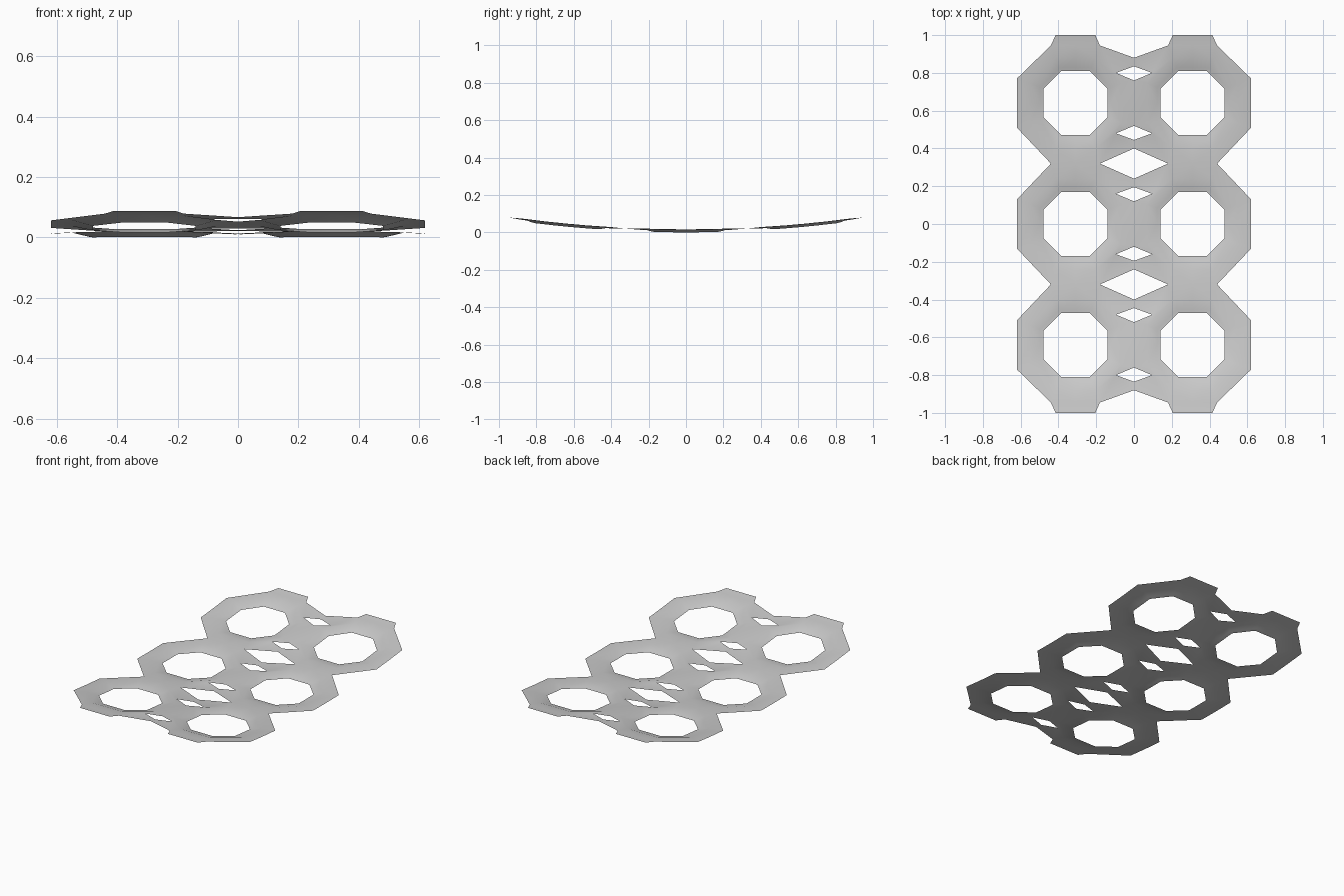
import bpy, bmesh

if "Cube" in bpy.data.objects:
    bpy.data.objects.remove(bpy.data.objects["Cube"])

PITCH = 0.64      # spacing of rings along y
CX = 0.31         # ring centre distance from the centre line
BOW = 0.075       # lengthwise curvature of the sheet
RIM = [(0.17, 0.0), (0.187, 0.003), (0.24, 0.016)]   # ring loops: apothem, height

bm = bmesh.new()


def face(points, sx, sy, cy):
    """Add one face from (u, v, height), mirrored into a quadrant and bowed."""
    verts = []
    for u, v, h in points:
        y = cy + sy * v
        verts.append(bm.verts.new((sx * (CX + u), y, h + BOW * y * y)))
    f = bm.faces.new(verts)
    f.normal_update()
    if f.normal.z < 0:
        f.normal_flip()
    f.smooth = True


def quadrant(sx, sy, cy, end):
    def f(*pts):
        face(pts, sx, sy, cy)

    # rounded lip and ridge around the octagonal opening
    for (r0, h0), (r1, h1) in zip(RIM, RIM[1:]):
        a, b = r0 * 0.44, r1 * 0.44
        for s in (1, -1):
            f((s * r0, 0, h0), (s * r1, 0, h1), (s * r1, b, h1), (s * r0, a, h0))
            f((s * r0, a, h0), (s * r1, b, h1), (s * b, r1, h1), (s * a, r0, h0))
            f((s * a, r0, h0), (s * b, r1, h1), (0, r1, h1), (0, r0, h0))

    r, h = RIM[-1]
    c = r * 0.44
    g = 0.012
    vo = 0.305 if end else 0.32
    # outer skirt
    f((r, 0, h), (0.31, 0, g), (0.31, 0.13, g), (r, c, h))
    f((r, c, h), (0.31, 0.13, g), (0.13, vo, g), (c, r, h))
    # neck to the next ring, or end tab
    f((c, r, h), (0.13, vo, g), (0, vo, g), (0, r, h))
    f((-c, r, h), (-0.13, vo, g), (0, vo, g), (0, r, h))
    if end:
        for s in (1, -1):
            f((0, vo, g), (s * 0.13, vo, g), (s * 0.105, 0.36, g), (0, 0.36, g))
    # web on the inner side, with a diamond opening on the centre line
    tip = (-0.215, 0.16, g)
    f((-r, c, h), tip, (-c, r, h))
    f((-c, r, h), tip, (-0.13, vo, g))
    f(tip, (-CX, 0.195, 0.009), (-CX, 0.24, 0.009), (-0.13, vo, g))
    f((-r, 0, h), (-CX, 0, 0.009), (-CX, 0.12, 0.009), (-r, c, h))
    f((-r, c, h), (-CX, 0.12, 0.009), tip)


for row in (-1, 0, 1):
    for sx in (1, -1):
        for sy in (1, -1):
            quadrant(sx, sy, row * PITCH, row == sy)

bmesh.ops.remove_doubles(bm, verts=bm.verts, dist=0.0005)
low = min(v.co.z for v in bm.verts)
for v in bm.verts:
    v.co.z -= low

mesh = bpy.data.meshes.new("ring_sheet")
bm.to_mesh(mesh)
bm.free()
sheet = bpy.data.objects.new("ring_sheet", mesh)
bpy.context.collection.objects.link(sheet)
